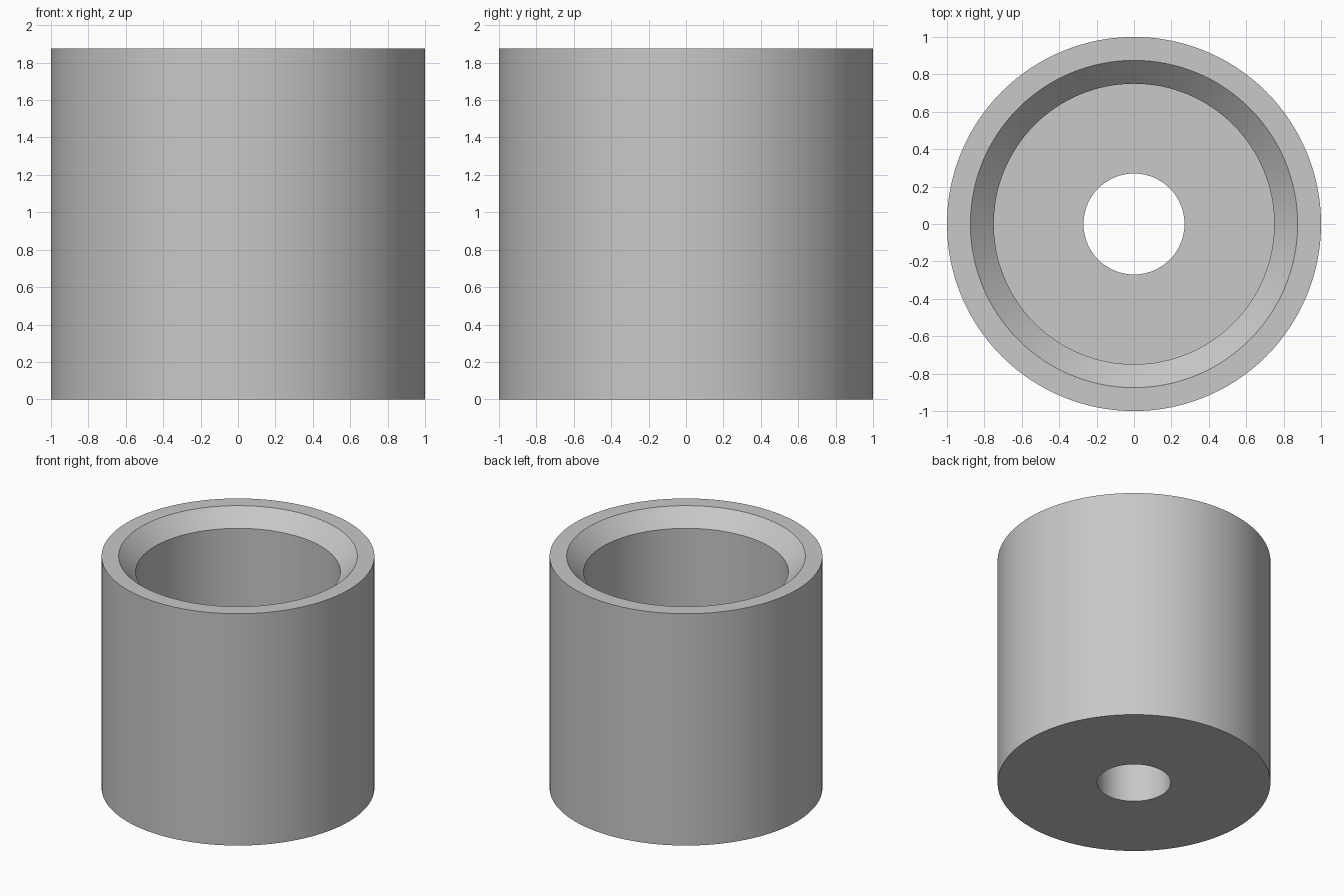
import bpy
import bmesh
from math import pi, radians

cube = bpy.data.objects.get("Cube")
if cube:
    bpy.data.objects.remove(cube, do_unlink=True)

# Single grey finish
grey = bpy.data.materials.new("light_grey")
grey.use_nodes = True
colour = (0.58, 0.58, 0.58, 1)
grey.diffuse_color = colour
grey.node_tree.nodes["Principled BSDF"].inputs["Base Color"].default_value = colour

# Dimensions of the cup
OUTER, BORE, HOLE = 1.0, 0.75, 0.27
HEIGHT, FLOOR, CHAMFER = 1.875, 0.5, 0.125
SEGMENTS = 128

# Closed wall section: outside, rim, chamfer, bore, floor, through hole
section = [
    (OUTER, 0), (OUTER, HEIGHT),
    (BORE + CHAMFER, HEIGHT), (BORE, HEIGHT - CHAMFER),
    (BORE, FLOOR), (HOLE, FLOOR), (HOLE, 0),
]

# Revolve the section about the vertical axis
bm = bmesh.new()
verts = [bm.verts.new((r, 0, z)) for r, z in section]
edges = [bm.edges.new((a, b)) for a, b in zip(verts, verts[1:] + verts[:1])]
bmesh.ops.spin(bm, geom=verts + edges, cent=(0, 0, 0), axis=(0, 0, 1),
               angle=2 * pi, steps=SEGMENTS, use_merge=True)
bmesh.ops.remove_doubles(bm, verts=bm.verts, dist=0.0001)
bmesh.ops.recalc_face_normals(bm, faces=bm.faces)
mesh = bpy.data.meshes.new("bored_cylinder")
bm.to_mesh(mesh)
bm.free()
mesh.materials.append(grey)

body = bpy.data.objects.new("bored_cylinder", mesh)
bpy.context.collection.objects.link(body)

# Smooth walls with crisp rims
bpy.ops.object.select_all(action="DESELECT")
body.select_set(True)
bpy.context.view_layer.objects.active = body
bpy.ops.object.shade_smooth_by_angle(angle=radians(30))
